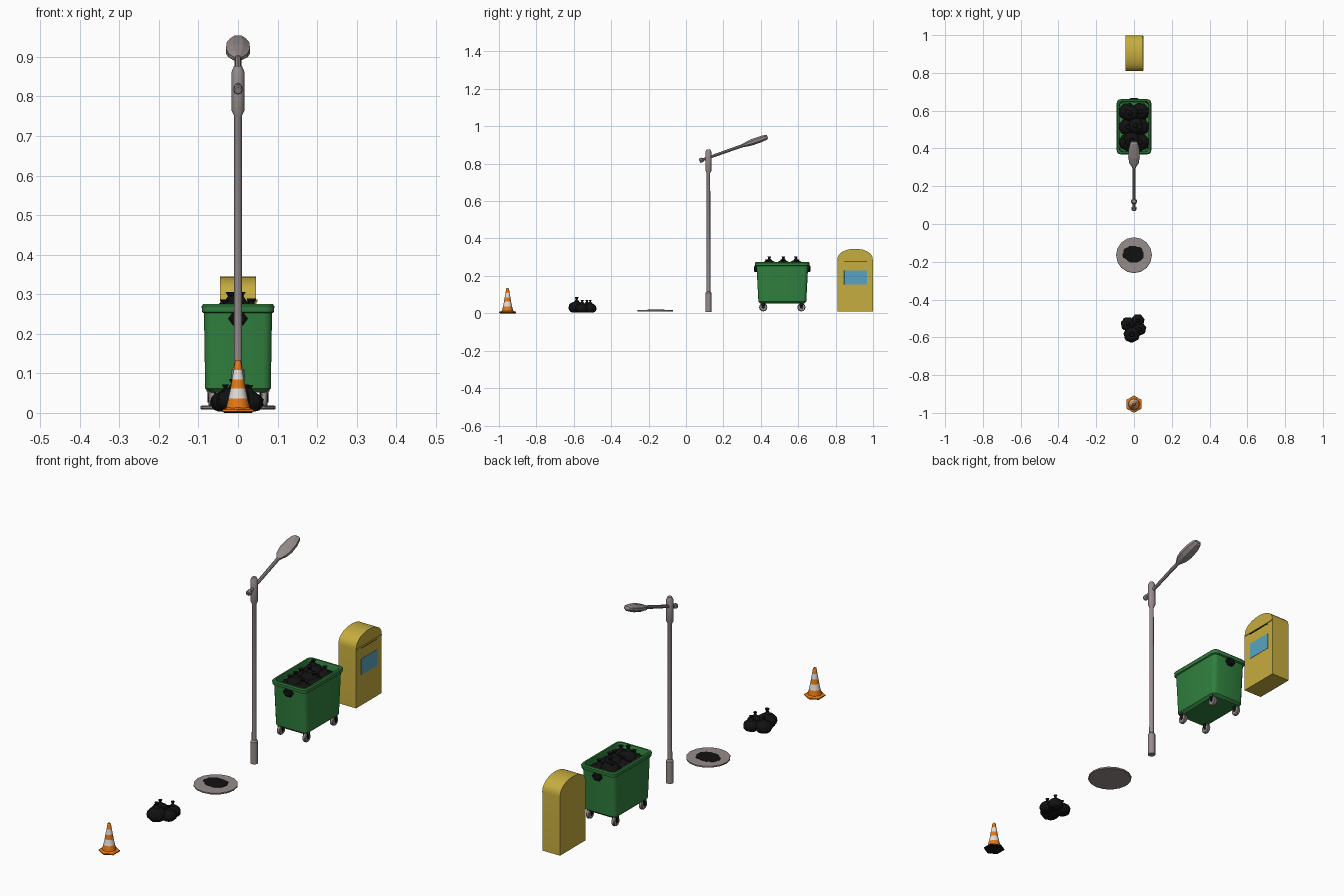
import bpy, bmesh, math, random
from mathutils import Matrix, Vector

if "Cube" in bpy.data.objects:
    bpy.data.objects.remove(bpy.data.objects["Cube"])

random.seed(4)
PI = math.pi


def mat(name, r, g, b):
    m = bpy.data.materials.new(name)
    lin = [((c / 255 + 0.055) / 1.055) ** 2.4 if c > 10 else c / 255 / 12.92 for c in (r, g, b)]
    m.diffuse_color = (*lin, 1)
    m.use_nodes = True
    m.node_tree.nodes["Principled BSDF"].inputs["Base Color"].default_value = m.diffuse_color
    return m


GREY = mat("warm_grey", 150, 140, 139)
BLACK = mat("bag_black", 17, 17, 18)
GREEN = mat("bin_green", 48, 128, 62)
YELLOW = mat("box_yellow", 198, 173, 62)
BLUE = mat("panel_blue", 88, 165, 195)
ORANGE = mat("cone_orange", 238, 124, 20)
WHITE = mat("stripe_white", 226, 222, 218)


def finish(name, bm, mats, matrix=None, smooth=None):
    bmesh.ops.recalc_face_normals(bm, faces=bm.faces[:])
    if matrix:
        bm.transform(matrix)
    me = bpy.data.meshes.new(name)
    bm.to_mesh(me)
    bm.free()
    for m in mats:
        me.materials.append(m)
    ob = bpy.data.objects.new(name, me)
    bpy.context.collection.objects.link(ob)
    if smooth:
        bpy.ops.object.select_all(action='DESELECT')
        ob.select_set(True)
        bpy.context.view_layer.objects.active = ob
        bpy.ops.object.shade_smooth_by_angle(angle=math.radians(smooth))
    return ob


def oval(z, rx, ry=None, n=12, phase=0.0):
    ry = rx if ry is None else ry
    return [(rx * math.cos(phase + 2 * PI * i / n), ry * math.sin(phase + 2 * PI * i / n), z) for i in range(n)]


def round_rect(z, hx, hy, r, n=4):
    pts = []
    for k, (sx, sy) in enumerate(((1, 1), (-1, 1), (-1, -1), (1, -1))):
        for i in range(n):
            a = PI / 2 * (k + i / (n - 1))
            pts.append((sx * (hx - r) + r * math.cos(a), sy * (hy - r) + r * math.sin(a), z))
    return pts


def loft(name, rings, mats, bands=None, matrix=None, smooth=None):
    """Skin a stack of rings, cap both ends; bands gives a material index per level."""
    bm = bmesh.new()
    vs = [[bm.verts.new(p) for p in r] for r in rings]
    n = len(vs[0])
    for k in range(len(vs) - 1):
        for i in range(n):
            j = (i + 1) % n
            f = bm.faces.new((vs[k][i], vs[k][j], vs[k + 1][j], vs[k + 1][i]))
            f.material_index = bands[k] if bands else 0
    bm.faces.new(vs[0][::-1])
    bm.faces.new(vs[-1])
    return finish(name, bm, mats, matrix, smooth)


def move(x, y, z):
    return Matrix.Translation((x, y, z))


def bag(name, x, y, z, r, h, tip):
    """Crumpled sack with a pinched neck and flared tie."""
    bm = bmesh.new()
    bmesh.ops.create_icosphere(bm, subdivisions=3, radius=1)
    for v in bm.verts:
        a = math.atan2(v.co.y, v.co.x)
        k = 1 + 0.05 * math.sin(7 * a + 9 * x) + random.uniform(-0.04, 0.04)
        up = (max(v.co.z, -0.8) + 0.8) / 1.8
        v.co = Vector((v.co.x * k * r, v.co.y * k * r, up * h))
    for lo, hi, r1, r2 in ((h * 0.9, h + tip * 0.5, r * 0.4, r * 0.13), (h + tip * 0.5, h + tip, r * 0.13, r * 0.26)):
        bmesh.ops.create_cone(bm, cap_ends=True, segments=7, radius1=r1, radius2=r2, depth=hi - lo,
                              matrix=move(0, 0, (lo + hi) / 2))
    finish(name, bm, [BLACK], move(x, y, z), 50)


# Traffic cone: hexagonal foot with black underside, striped body
cy = -0.954
loft("cone_underside", [oval(0, 0.041, n=6, phase=PI / 2), oval(0.004, 0.046, n=6, phase=PI / 2)],
     [BLACK], matrix=move(0, cy, 0))
loft("cone_foot", [oval(0.004, 0.046, n=6, phase=PI / 2), oval(0.008, 0.045, n=6, phase=PI / 2),
                   oval(0.014, 0.030, n=6, phase=PI / 2)], [ORANGE], matrix=move(0, cy, 0))
levels = [(0.010, 0.031), (0.036, 0.0245), (0.062, 0.019), (0.084, 0.0155), (0.108, 0.011), (0.131, 0.0075), (0.134, 0.005)]
loft("cone_body", [oval(z, r) for z, r in levels], [ORANGE, WHITE], [0, 1, 0, 1, 0, 0], move(0, cy, 0), 40)

# Rubbish bags on the ground
for i, (x, y, r, h, t) in enumerate(((-0.032, -0.53, 0.037, 0.052, 0.016), (0.02, -0.512, 0.034, 0.05, 0.018),
                                     (-0.012, -0.585, 0.042, 0.06, 0.022), (0.03, -0.555, 0.034, 0.05, 0.016))):
    bag(f"ground_bag_{i + 1}", x, y, 0.004, r, h, t)

# Manhole cover with dark opening
loft("manhole_rim", [oval(0.009, 0.093, n=16), oval(0.011, 0.095, n=16), oval(0.017, 0.095, n=16), oval(0.019, 0.09, n=16)],
     [GREY], matrix=move(0, -0.165, 0))
wob = [1 + random.uniform(-0.06, 0.06) for _ in range(32)]
spot = [[(x * w, y * w, z) for (x, y, z), w in zip(oval(h, 0.056, 0.045, 32), wob)] for h in (0.018, 0.0205)]
loft("manhole_opening", spot, [BLACK], matrix=move(-0.003, -0.16, 0))

# Street lamp: post, top sleeve, slanted arm with lamp head
post = [(0.006, 0.0165), (0.108, 0.0165), (0.116, 0.0105), (0.75, 0.0095), (0.765, 0.0165), (0.862, 0.0165), (0.877, 0.010)]
loft("lamp_post", [oval(z, r) for z, r in post], [GREY], matrix=move(0, 0.12, 0), smooth=35)
tilt = move(0, 0.072, 0.815) @ Matrix.Rotation(math.radians(-70.5), 4, 'X')
loft("lamp_arm", [oval(s, r, n=8) for s, r in ((0, 0.009), (0.003, 0.012), (0.018, 0.012), (0.022, 0.0075), (0.25, 0.0085))],
     [GREY], matrix=tilt, smooth=35)
head = [(0.24, 0.010, 0.009), (0.268, 0.027, 0.014), (0.30, 0.033, 0.018), (0.345, 0.031, 0.018), (0.378, 0.022, 0.015), (0.386, 0.016, 0.009)]
loft("lamp_head", [oval(s, a, b, 8, PI / 8) for s, a, b in head], [GREY], matrix=tilt)

# Wheeled bin: tapered hollow tub with rolled rim
by = 0.515
tub = [(0.052, 0.072, 0.118, 0.02), (0.062, 0.083, 0.128, 0.02), (0.252, 0.086, 0.138, 0.02), (0.255, 0.091, 0.145, 0.022),
       (0.270, 0.092, 0.146, 0.022), (0.275, 0.088, 0.142, 0.02), (0.275, 0.080, 0.134, 0.018),
       (0.265, 0.078, 0.131, 0.018), (0.20, 0.076, 0.128, 0.018)]
loft("bin_tub", [round_rect(*t) for t in tub], [GREEN], matrix=move(0, by, 0), smooth=35)
# End handles
for s, side in ((-1, "front"), (1, "back")):
    turn = move(0, by + s * 0.136, 0.238) @ Matrix.Rotation(-s * PI / 2, 4, 'X')
    loft(f"bin_handle_{side}", [oval(0, 0.025, 0.02, 6), oval(0.011, 0.025, 0.02, 6), oval(0.015, 0.019, 0.014, 6)],
         [BLACK], matrix=turn)
# Casters
for sx in (-1, 1):
    for sy in (-1, 1):
        x, y = sx * 0.066, by + sy * 0.102
        tag = f"{'left' if sx < 0 else 'right'}_{'front' if sy < 0 else 'back'}"
        turn = move(x, y, 0.032) @ Matrix.Rotation(PI / 2, 4, 'Y')
        loft("caster_wheel_" + tag, [oval(-0.008, 0.019), oval(-0.005, 0.022), oval(0.005, 0.022), oval(0.008, 0.019)],
             [GREY], matrix=turn, smooth=35)
        for e in (-1, 1):
            loft(f"caster_fork_{tag}_{'inner' if e < 0 else 'outer'}",
                 [round_rect(0.026, 0.0015, 0.005, 0.001, 2), round_rect(0.056, 0.0015, 0.012, 0.001, 2)],
                 [BLACK], matrix=move(x + e * 0.0097, y, 0))
        loft("caster_mount_" + tag, [oval(0.054, 0.013, n=8), oval(0.064, 0.013, n=8)], [GREY], matrix=move(x, y, 0))
# Bags heaped in the bin
k = 0
for iy, dy in enumerate((-0.082, 0.0, 0.080)):
    for dx in (-0.034, 0.034):
        k += 1
        bag(f"bin_bag_{k}", dx, by + dy, 0.203, 0.046, 0.062 + 0.006 * random.random(), 0.018)
for dx, dy in ((-0.012, -0.07), (0.008, 0.005), (-0.02, 0.072)):
    k += 1
    bag(f"bin_bag_{k}", dx, by + dy, 0.215, 0.044, 0.07, 0.02)

# Collection box: arched profile extruded along x
my, hw, x0 = 0.904, 0.095, 0.046
prof = [(-hw, 0.01), (hw, 0.01), (hw, 0.285)]
prof += [(hw * math.cos(a) * (1 - 0.0), 0.285 + 0.06 * math.sin(a) ** 0.85) for a in (PI * i / 14 for i in range(1, 14))]
prof += [(-hw, 0.285)]
loft("collection_box", [[(x, y, z) for y, z in prof] for x in (-x0, x0)], [YELLOW], matrix=move(0, my, 0), smooth=35)
# Lip with dark slot under the arch, and painted panel
loft("box_lip", [round_rect(0.281, 0.003, 0.093, 0.001, 2), round_rect(0.287, 0.003, 0.093, 0.001, 2)],
     [YELLOW], matrix=move(x0, my, 0))
loft("box_slot", [round_rect(0.276, 0.001, 0.06, 0.0005, 2), round_rect(0.281, 0.001, 0.06, 0.0005, 2)],
     [BLACK], matrix=move(x0, my, 0))
loft("box_panel", [round_rect(0.153, 0.0015, 0.061, 0.001, 2), round_rect(0.228, 0.0015, 0.061, 0.001, 2)],
     [BLUE], matrix=move(x0, my + 0.003, 0))
